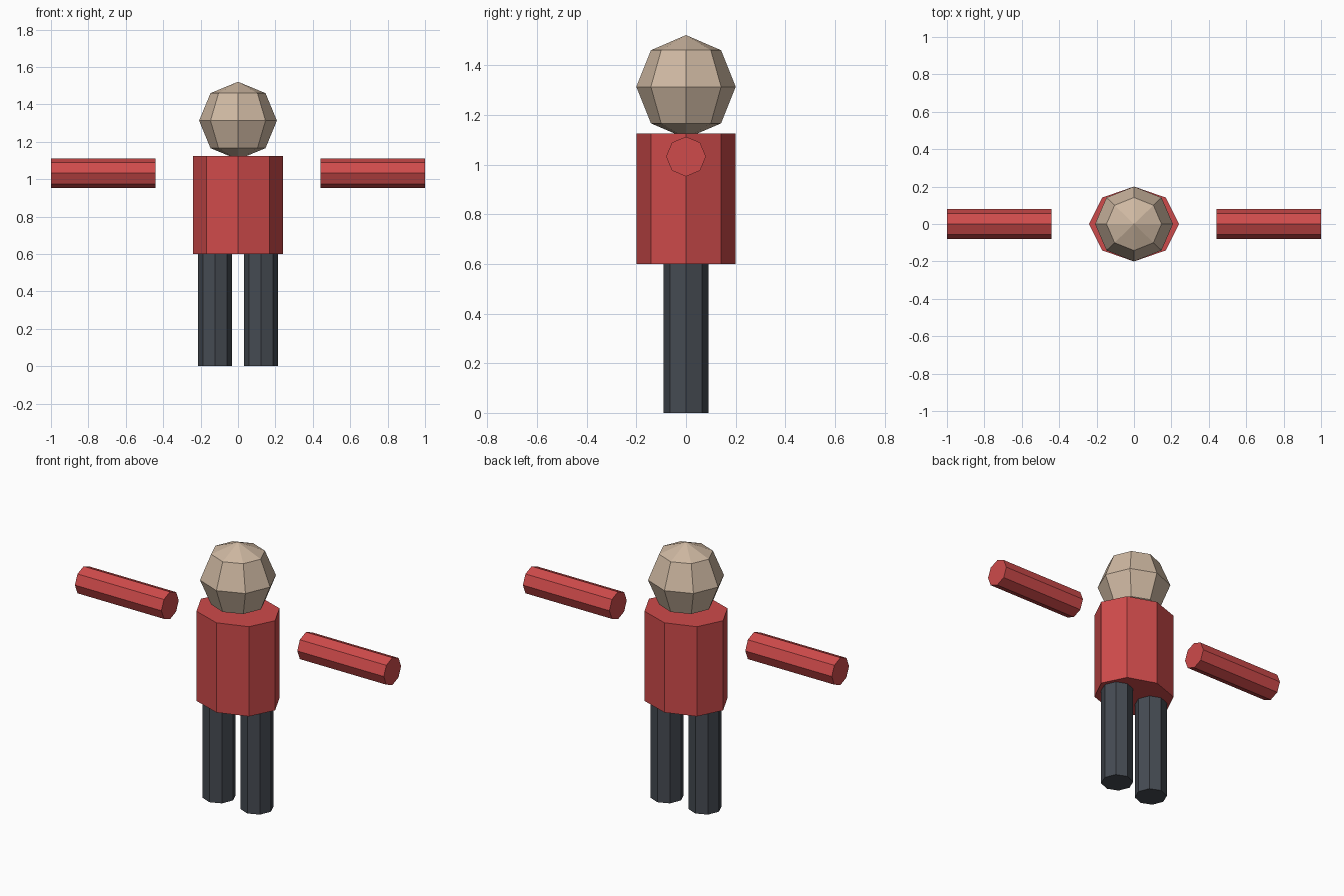
import bpy
from math import pi

if "Cube" in bpy.data.objects:
    bpy.data.objects.remove(bpy.data.objects["Cube"])


def make_material(name, rgb):
    mat = bpy.data.materials.new(name)
    mat.diffuse_color = (*rgb, 1.0)
    mat.use_nodes = True
    mat.node_tree.nodes["Principled BSDF"].inputs["Base Color"].default_value = mat.diffuse_color
    return mat


red = make_material("red_cloth", (0.62, 0.07, 0.07))
tan = make_material("tan_skin", (0.62, 0.48, 0.36))
dark = make_material("dark_cloth", (0.06, 0.07, 0.085))


def finish(name, scale, mat):
    obj = bpy.context.object
    obj.name = name
    obj.scale = scale
    obj.data.materials.append(mat)
    bpy.ops.object.transform_apply(location=False, rotation=True, scale=True)
    return obj


def prism(name, center, rx, ry, length, mat, rotation=(0, 0, 0)):
    """Eight-sided column, long axis along local z."""
    bpy.ops.mesh.primitive_cylinder_add(
        vertices=8, radius=1, depth=1, location=center, rotation=rotation)
    return finish(name, (rx, ry, length), mat)


# Torso
prism("torso", (0, 0, 0.8625), 0.24, 0.20, 0.525, red)

# Faceted head
bpy.ops.mesh.primitive_uv_sphere_add(
    segments=8, ring_count=4, radius=1, location=(0, 0, 1.313))
finish("head", (0.208, 0.20, 0.208), tan)

# Legs and outstretched arms, one per side
for side, label in ((-1, "left"), (1, "right")):
    prism(f"{label}_leg", (side * 0.123, 0, 0.30), 0.09, 0.09, 0.60, dark)
    prism(f"{label}_arm", (side * 0.72, 0, 1.032), 0.08, 0.08, 0.56, red,
          rotation=(0, pi / 2, 0))
